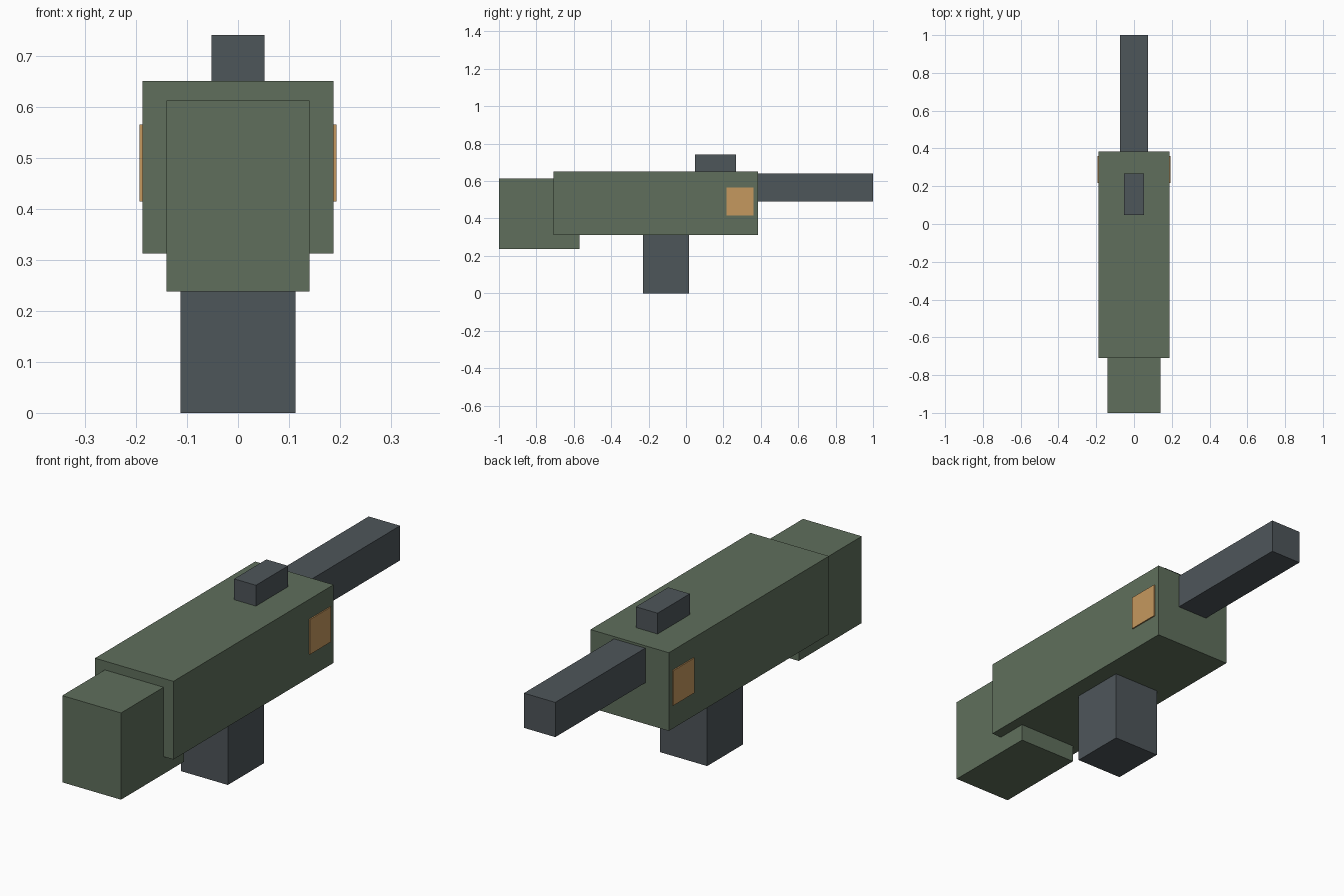
import bpy
from mathutils import Vector

old = bpy.data.objects.get("Cube")
if old:
    bpy.data.objects.remove(old, do_unlink=True)


def material(name, rgb):
    mat = bpy.data.materials.new(name)
    mat.use_nodes = True
    color = (*rgb, 1)
    mat.diffuse_color = color
    mat.node_tree.nodes["Principled BSDF"].inputs["Base Color"].default_value = color
    return mat


def box(name, low, high, mat):
    """Box spanning two opposite corners."""
    low, high = Vector(low), Vector(high)
    bpy.ops.mesh.primitive_cube_add(size=1, location=(low + high) / 2)
    obj = bpy.context.object
    obj.name = obj.data.name = name
    obj.scale = high - low
    bpy.ops.object.transform_apply(location=False, rotation=False, scale=True)
    obj.data.materials.append(mat)
    return obj


def centred_box(name, width, y, z, mat):
    """Box symmetric about x = 0, given its y and z ranges."""
    return box(name, (-width / 2, y[0], z[0]), (width / 2, y[1], z[1]), mat)


green = material("olive green", (0.115, 0.159, 0.107))
grey = material("gunmetal grey", (0.076, 0.092, 0.102))
orange = material("amber", (0.558, 0.314, 0.114))

# Main body and rear stock
centred_box("body", 0.375, (-0.709, 0.385), (0.313, 0.651), green)
centred_box("stock", 0.281, (-1, -0.57), (0.238, 0.613), green)

# Barrel, grip and sight, each set slightly into the body
centred_box("barrel", 0.15, (0.36, 1), (0.491, 0.641), grey)
centred_box("grip", 0.225, (-0.23, 0.016), (0, 0.33), grey)
centred_box("sight", 0.104, (0.048, 0.268), (0.63, 0.741), grey)

# Thin amber panel on each side
for side, x in (("left", 0.1885), ("right", -0.1885)):
    box(side + "_panel", (x - 0.0045, 0.217, 0.415), (x + 0.0045, 0.361, 0.566), orange)
